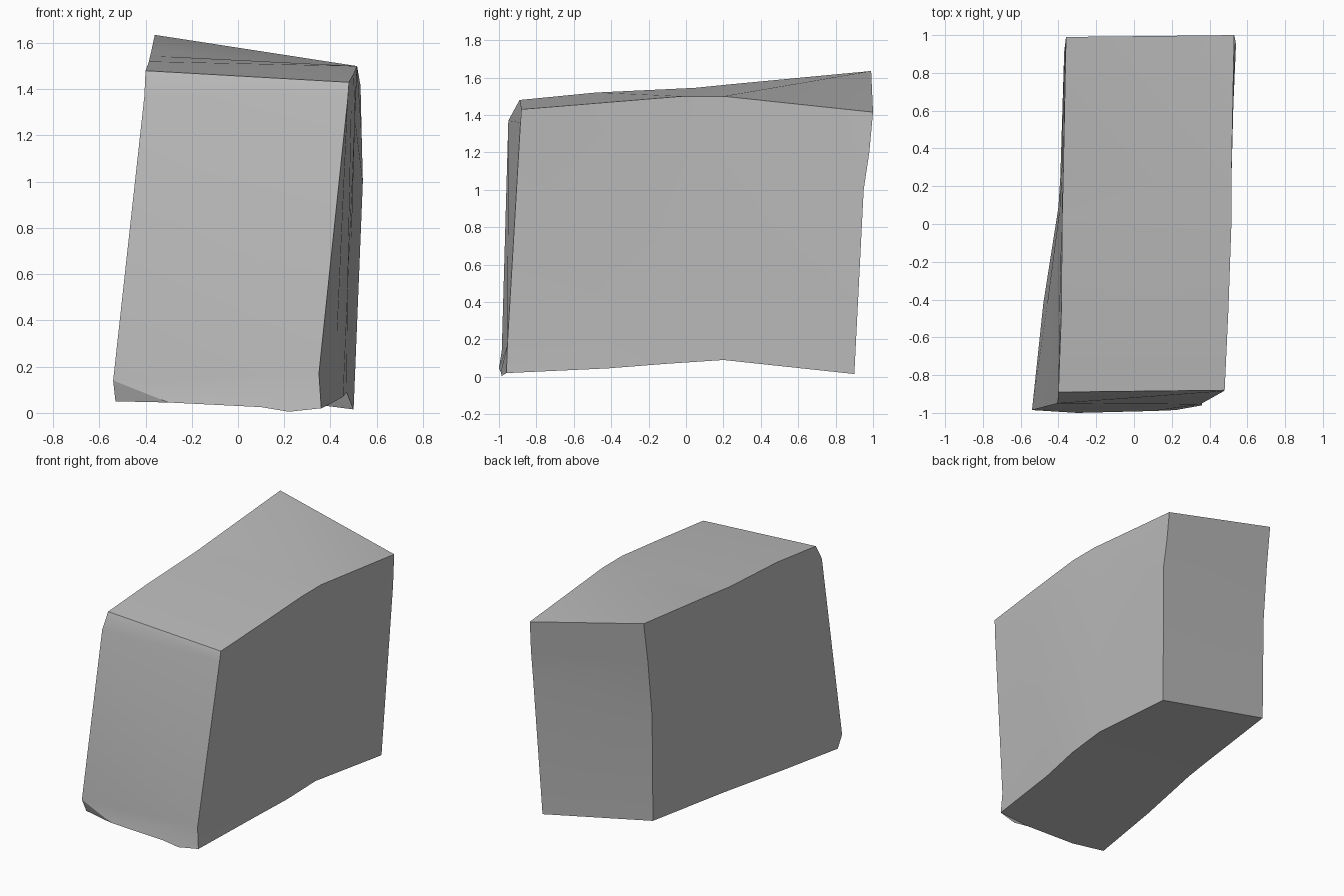
import bpy
import bmesh
from mathutils import Vector

default_cube = bpy.data.objects.get("Cube")
if default_cube:
    bpy.data.objects.remove(default_cube, do_unlink=True)

# Single stone colour
stone = bpy.data.materials.new("stone_grey")
stone.use_nodes = True
grey = (0.5, 0.5, 0.5, 1)
stone.diffuse_color = grey
shader = next(n for n in stone.node_tree.nodes if n.type == 'BSDF_PRINCIPLED')
shader.inputs["Base Color"].default_value = grey
shader.inputs["Roughness"].default_value = 0.9

# Corner edges of the block at each end, listed from top to bottom
front_edges = {
    "minus_x": [(-.4, -.89, 1.48), (-.405, -.95, 1.37), (-.54, -.985, .14), (-.53, -.95, .05)],
    "plus_x": [(.48, -.88, 1.43), (.475, -.885, 1.36), (.35, -.955, .17), (.36, -.96, .02)],
}
back_edges = {
    "minus_x": [(-.36, .99, 1.635), (-.365, .95, 1.35), (-.37, .91, .95), (-.37, .9, .2)],
    "plus_x": [(.53, 1, 1.415), (.535, .98, 1.2), (.54, .95, 1), (.5, .9, .015)],
}
# Bends between the ends, as (top, bottom) pairs
bends = {
    "minus_x": [((-.385, -.48, 1.52), (-.48, -.42, .09)),
                ((-.38, .05, 1.545), (-.4, .09, .115)),
                ((-.375, .25, 1.565), (-.39, .25, .13))],
    "plus_x": [((.5, -.45, 1.465), (.41, -.42, .045)),
               ((.515, -.02, 1.5), (.455, -.1, .07)),
               ((.515, .2, 1.5), (.47, .2, .09))],
}

bm = bmesh.new()


def side_grid(side):
    """Vertices of one long side, indexed by station then row."""
    stations = [front_edges[side]]
    for i, (top, bottom) in enumerate(bends[side], start=1):
        s = i / (len(bends[side]) + 1)
        rows = (0, .08 + .12 * s, .91 - .46 * s, 1)
        stations.append([Vector(top).lerp(Vector(bottom), t) for t in rows])
    stations.append(back_edges[side])
    return [[bm.verts.new(p) for p in column] for column in stations]


def skin(first, second):
    """Quads joining two matching rows of vertices."""
    for a, b, c, d in zip(first, first[1:], second[1:], second):
        bm.faces.new((a, b, c, d))


left = side_grid("minus_x")
right = side_grid("plus_x")

# Long sides and back
for grid in (left, right):
    for near, far in zip(grid, grid[1:]):
        skin(near, far)
skin(left[-1], right[-1])

# Top, with a diagonal crease across the rear panel
skin([c[0] for c in left[:-1]], [c[0] for c in right[:-1]])
crease = (right[-2][0], left[-1][0])
bm.faces.new((*crease, left[-2][0]))
bm.faces.new((*crease, right[-1][0]))

# Front, with a chipped lower corner and a bowed lower lip
skin(left[0][:3], right[0][:3])
lip = [bm.verts.new(p) for p in ((-.3, -1, .045), (.1, -.99, .025), (.22, -.985, .005))]
bm.faces.new((left[0][2], *lip, right[0][3], right[0][2]))
bm.faces.new((left[0][2], left[0][3], lip[0]))

# Underside
bm.faces.new((left[0][3], *lip, right[0][3], right[1][3], left[1][3]))
skin([c[3] for c in left[1:]], [c[3] for c in right[1:]])

bmesh.ops.recalc_face_normals(bm, faces=bm.faces)
mesh = bpy.data.meshes.new("stone_block")
bm.to_mesh(mesh)
bm.free()
mesh.materials.append(stone)

block = bpy.data.objects.new("stone_block", mesh)
bpy.context.collection.objects.link(block)
bpy.ops.object.select_all(action='DESELECT')
block.select_set(True)
bpy.context.view_layer.objects.active = block
bpy.ops.object.shade_smooth_by_angle()
